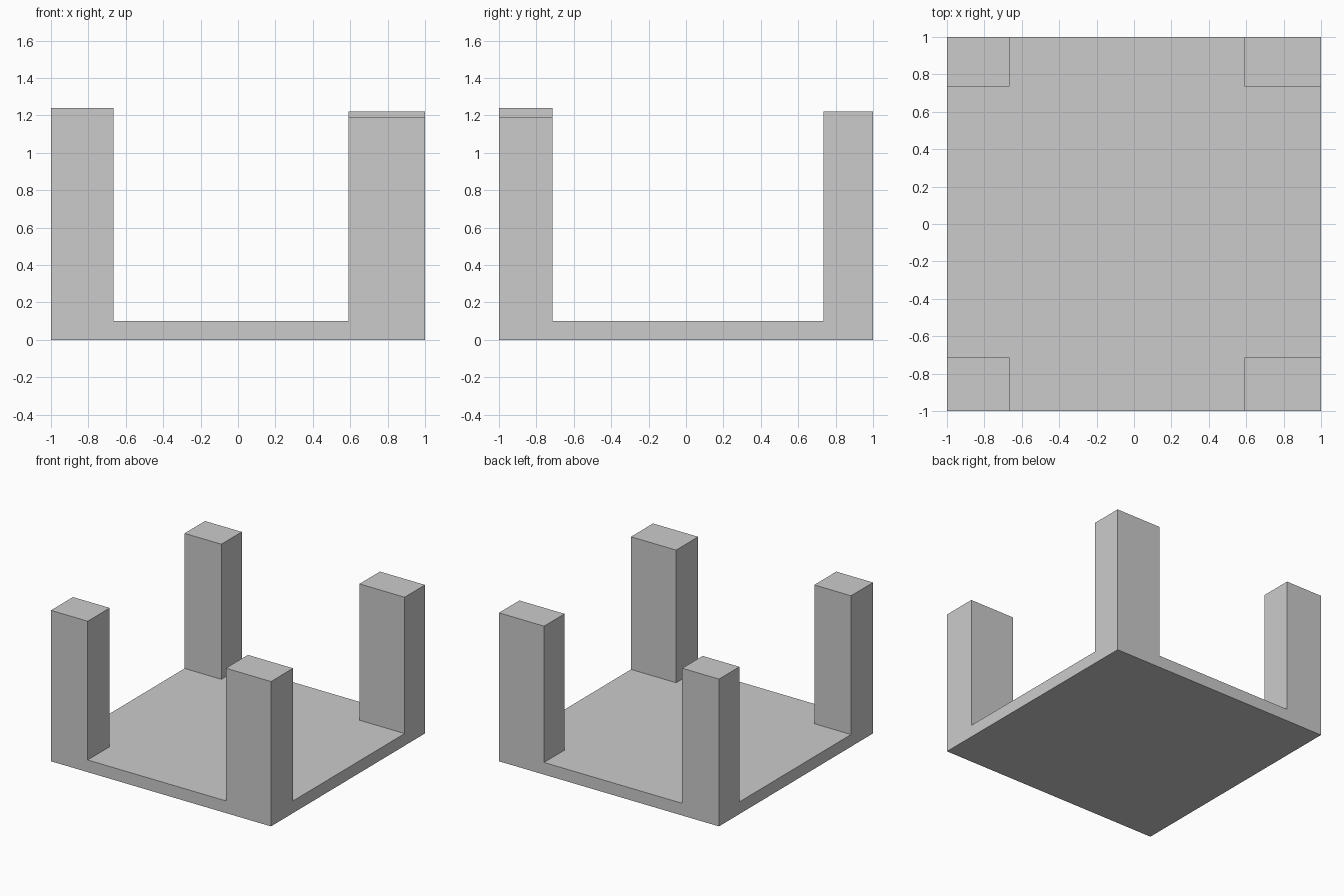
import bpy, bmesh

if "Cube" in bpy.data.objects:
    bpy.data.objects.remove(bpy.data.objects["Cube"])

# Slab split lines: the outer cells of the grid become the corner posts
XS = [-1.0, -0.666, 0.59, 1.0]
YS = [-1.0, -0.714, 0.735, 1.0]
SLAB_TOP = 0.10
POST_TOPS = {(0, 0): 1.24, (2, 0): 1.19, (0, 2): 1.21, (2, 2): 1.22}

bm = bmesh.new()

# Bottom grid of 3 x 3 cells
verts = [[bm.verts.new((x, y, 0)) for y in YS] for x in XS]
cells = {}
for i in range(3):
    for j in range(3):
        bm.faces.new((verts[i][j], verts[i + 1][j],
                      verts[i + 1][j + 1], verts[i][j + 1]))

# Raise the slab
result = bmesh.ops.extrude_face_region(bm, geom=bm.faces[:], use_keep_orig=True)
top_verts = [g for g in result["geom"] if isinstance(g, bmesh.types.BMVert)]
for v in top_verts:
    v.co.z = SLAB_TOP


def cell_of(face):
    c = face.calc_center_median()
    return (sum(c.x > x for x in XS[1:3]), sum(c.y > y for y in YS[1:3]))


# Raise one post from each corner cell
top_faces = [f for f in bm.faces if all(v.co.z > 0.05 for v in f.verts)]
corners = [(f, POST_TOPS[cell_of(f)]) for f in top_faces if cell_of(f) in POST_TOPS]
for face, height in corners:
    post = bmesh.ops.extrude_discrete_faces(bm, faces=[face])["faces"][0]
    for v in post.verts:
        v.co.z = height

# Merge coplanar faces for clean flat sides
bmesh.ops.remove_doubles(bm, verts=bm.verts[:], dist=1e-5)
bmesh.ops.recalc_face_normals(bm, faces=bm.faces[:])
bmesh.ops.dissolve_limit(bm, angle_limit=0.01, verts=bm.verts[:], edges=bm.edges[:])

mesh = bpy.data.meshes.new("base_with_corner_posts")
bm.to_mesh(mesh)
bm.free()
obj = bpy.data.objects.new("base_with_corner_posts", mesh)
bpy.context.collection.objects.link(obj)
